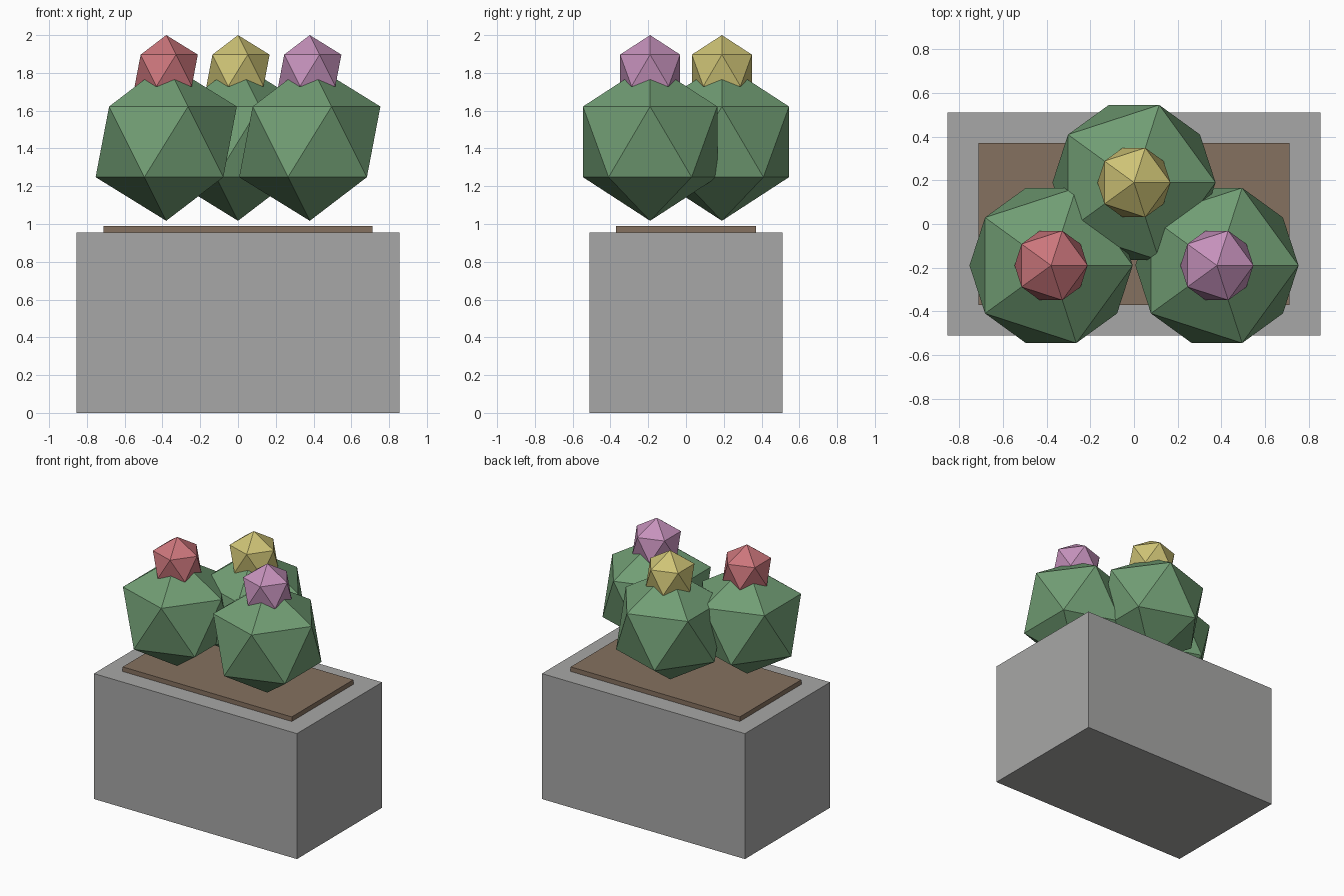
import bpy

if "Cube" in bpy.data.objects:
    bpy.data.objects.remove(bpy.data.objects["Cube"])


def material(name, rgb):
    m = bpy.data.materials.new(name)
    m.diffuse_color = (*rgb, 1.0)
    m.use_nodes = True
    m.node_tree.nodes["Principled BSDF"].inputs["Base Color"].default_value = m.diffuse_color
    return m


GREY = material("stone grey", (0.39, 0.39, 0.385))
BROWN = material("soil brown", (0.235, 0.165, 0.115))
GREEN = material("leaf green", (0.165, 0.34, 0.175))
RED = material("flower red", (0.60, 0.18, 0.20))
YELLOW = material("flower yellow", (0.62, 0.55, 0.18))
PINK = material("flower pink", (0.56, 0.285, 0.50))


def box(name, width, depth, z0, z1, mat):
    bpy.ops.mesh.primitive_cube_add(size=1, location=(0, 0, (z0 + z1) / 2))
    ob = bpy.context.object
    ob.name = name
    ob.scale = (width, depth, z1 - z0)
    bpy.ops.object.transform_apply(location=False, rotation=False, scale=True)
    ob.data.materials.append(mat)


def ball(name, radius, location, mat):
    bpy.ops.mesh.primitive_ico_sphere_add(subdivisions=1, radius=radius, location=location)
    ob = bpy.context.object
    ob.name = name
    ob.data.materials.append(mat)


# Planter and soil bed
box("planter", 1.71, 1.024, 0, 0.955, GREY)
box("soil", 1.424, 0.74, 0.92, 0.99, BROWN)

# Three bushes, each topped by a flower
for side, x, y, colour in (("left", -0.38, -0.19, RED),
                           ("middle", 0.0, 0.19, YELLOW),
                           ("right", 0.38, -0.19, PINK)):
    ball(side + "_bush", 0.418, (x, y, 1.435), GREEN)
    ball(side + "_flower", 0.187, (x, y, 1.813), colour)
